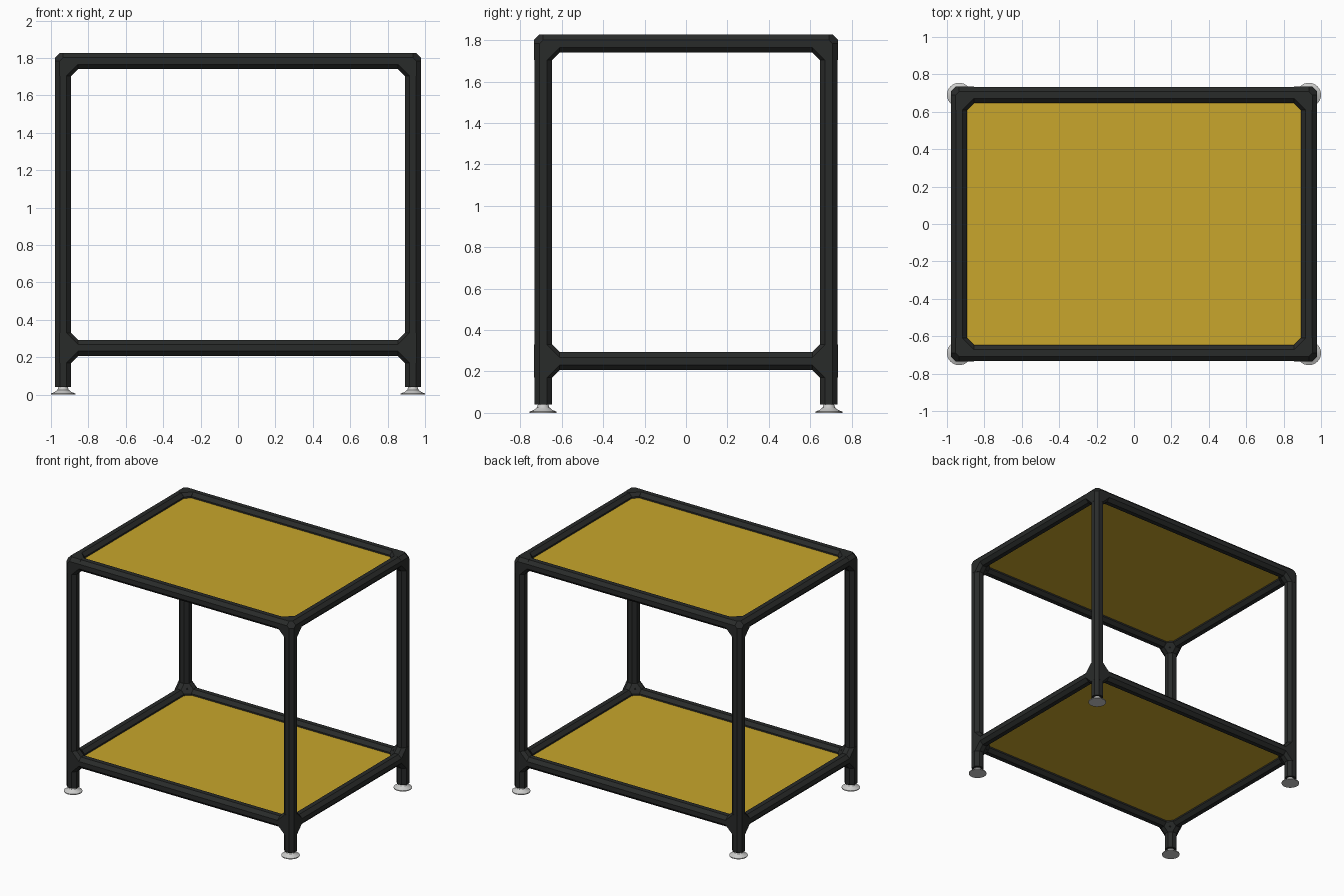
import bpy, bmesh, math
from mathutils import Vector, Matrix

if "Cube" in bpy.data.objects:
    bpy.data.objects.remove(bpy.data.objects["Cube"])

LEG_X, LEG_Y = 0.935, 0.69
LOW_Z, TOP_Z = 0.25, 1.784
TUBE, JOINT, REACH = 0.0465, 0.0475, 0.08
SIDES = 8


def material(name, rgb):
    m = bpy.data.materials.new(name)
    m.use_nodes = True
    m.diffuse_color = (*rgb, 1)
    m.node_tree.nodes["Principled BSDF"].inputs["Base Color"].default_value = (*rgb, 1)
    return m


black = material("black plastic", (0.022, 0.024, 0.023))
yellow = material("yellow panel", (0.58, 0.38, 0.025))
steel = material("light grey steel", (0.6, 0.6, 0.59))


def finish(bm, name, mat):
    bmesh.ops.recalc_face_normals(bm, faces=bm.faces)
    mesh = bpy.data.meshes.new(name)
    bm.to_mesh(mesh)
    bm.free()
    mesh.materials.append(mat)
    obj = bpy.data.objects.new(name, mesh)
    bpy.context.collection.objects.link(obj)
    return obj


def ring(center, axis, radius):
    """Octagon with flat sides facing the world axes."""
    i = max(range(3), key=lambda k: abs(axis[k]))
    u, v = (Vector(Matrix.Identity(3)[(i + k) % 3]) for k in (1, 2))
    angles = [math.tau * (k + 0.5) / SIDES for k in range(SIDES)]
    return [Vector(center) + (u * math.cos(a) + v * math.sin(a)) * radius for a in angles]


def add_hull(bm, points):
    verts = [bm.verts.new(p) for p in points]
    out = bmesh.ops.convex_hull(bm, input=verts)
    junk = {g for g in out["geom_interior"] + out["geom_unused"] if isinstance(g, bmesh.types.BMVert)}
    bmesh.ops.delete(bm, geom=list(junk), context="VERTS")


def tube(name, start, end):
    bm = bmesh.new()
    axis = Vector(end) - Vector(start)
    add_hull(bm, ring(start, axis, TUBE) + ring(end, axis, TUBE))
    return finish(bm, name, black)


def joint(name, center, arms):
    """Pipe fitting: a chamfered web between each pair of arms."""
    bm = bmesh.new()
    c = Vector(center)
    for i, a in enumerate(arms):
        for b in arms[i + 1:]:
            points = []
            for arm in (a, b):
                points += ring(c, arm, JOINT) + ring(c + arm * REACH, arm, JOINT)
            add_hull(bm, points)
    return finish(bm, name, black)


def foot(name, x, y):
    """Flared levelling foot, spun from a profile."""
    bm = bmesh.new()
    profile = [(0, 0), (0.065, 0), (0.065, 0.006), (0.045, 0.014), (0.03, 0.026), (0.024, 0.045), (0, 0.045)]
    verts = [bm.verts.new((x + r, y, z)) for r, z in profile]
    edges = [bm.edges.new(pair) for pair in zip(verts, verts[1:])]
    bmesh.ops.spin(bm, geom=verts + edges, cent=(x, y, 0), axis=(0, 0, 1), angle=math.tau, steps=32)
    bmesh.ops.remove_doubles(bm, verts=bm.verts, dist=0.0005)
    obj = finish(bm, name, steel)
    bpy.ops.object.select_all(action="DESELECT")
    obj.select_set(True)
    bpy.context.view_layer.objects.active = obj
    bpy.ops.object.shade_smooth_by_angle()


# Legs, feet and corner fittings
for sx, side in ((1, "left"), (-1, "right")):
    for sy, end in ((-1, "front"), (1, "back")):
        x, y = sx * LEG_X, sy * LEG_Y
        tag = f"{end}_{side}"
        tube(f"{tag}_leg", (x, y, 0.04), (x, y, TOP_Z))
        foot(f"{tag}_foot", x, y)
        inward = [Vector((-sx, 0, 0)), Vector((0, -sy, 0))]
        up = Vector((0, 0, 1))
        joint(f"{tag}_top_joint", (x, y, TOP_Z), inward + [-up])
        joint(f"{tag}_low_joint", (x, y, LOW_Z), inward + [up, -up])

# Rails and shelf panels
for z, level in ((LOW_Z, "lower"), (TOP_Z, "upper")):
    for s, end, side in ((-1, "front", "right"), (1, "back", "left")):
        tube(f"{level}_{end}_rail", (-LEG_X, s * LEG_Y, z), (LEG_X, s * LEG_Y, z))
        tube(f"{level}_{side}_rail", (s * LEG_X, -LEG_Y, z), (s * LEG_X, LEG_Y, z))
    bm = bmesh.new()
    size = Matrix.Diagonal((LEG_X * 2, LEG_Y * 2, 0.012, 1))
    bmesh.ops.create_cube(bm, size=1, matrix=Matrix.Translation((0, 0, z)) @ size)
    finish(bm, f"{level}_panel", yellow)
